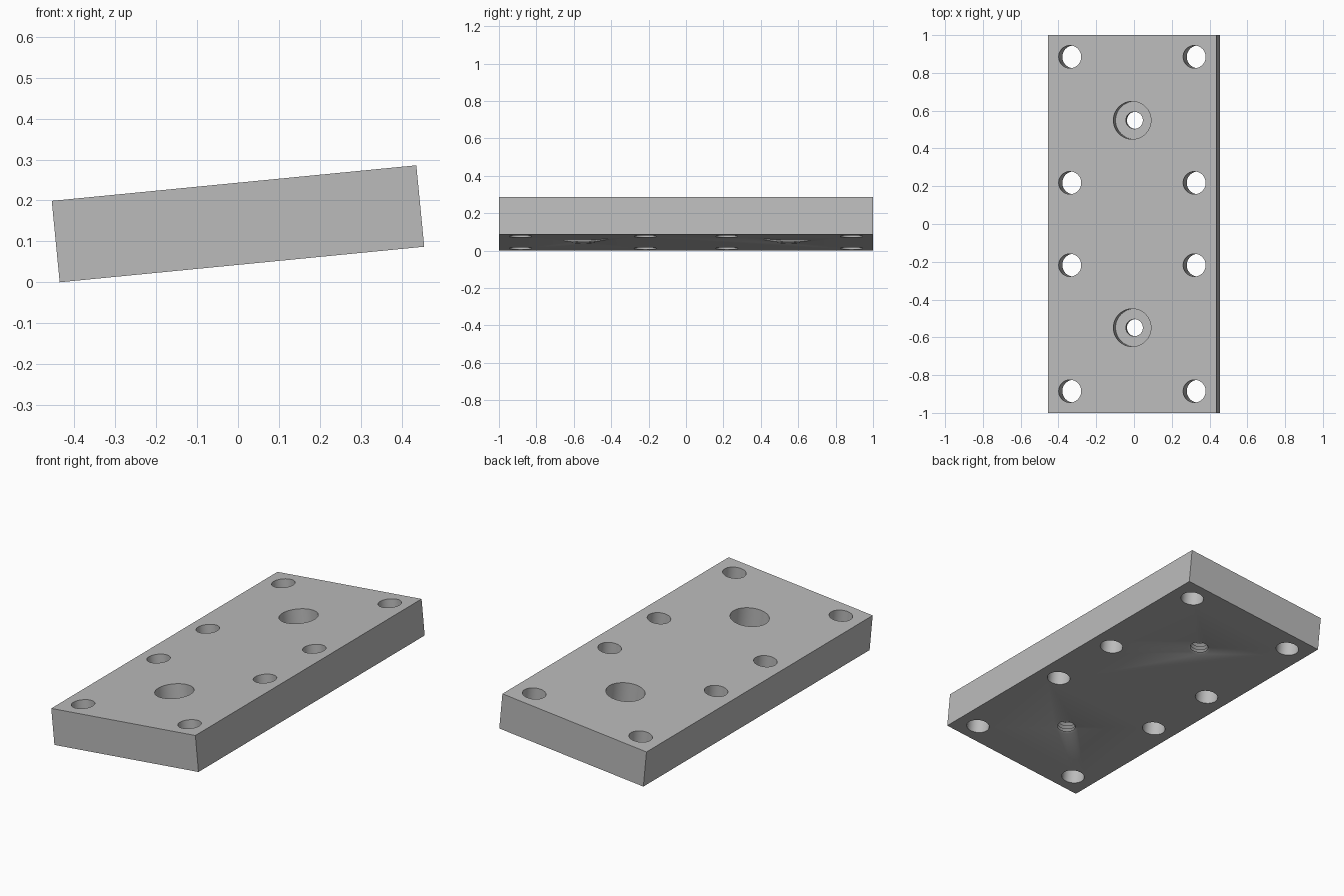
import bpy, bmesh, math
from mathutils import Matrix

cube = bpy.data.objects.get("Cube")
if cube:
    bpy.data.objects.remove(cube, do_unlink=True)

WIDTH, LENGTH, THICK = 0.896, 2.0, 0.2
TILT = math.radians(5.57)
TOP = THICK / 2

metal = bpy.data.materials.new("plain grey metal")
metal.use_nodes = True
metal.diffuse_color = (0.5, 0.5, 0.5, 1)
metal.node_tree.nodes["Principled BSDF"].inputs["Base Color"].default_value = (0.5, 0.5, 0.5, 1)


def add_object(name, bm):
    bmesh.ops.recalc_face_normals(bm, faces=bm.faces)
    mesh = bpy.data.meshes.new(name)
    bm.to_mesh(mesh)
    bm.free()
    mesh.materials.append(metal)
    obj = bpy.data.objects.new(name, mesh)
    bpy.context.collection.objects.link(obj)
    return obj


def revolve(bm, profile, x, y, sides=64):
    """Closed solid turned about a vertical axis; profile is (radius, z) from top to bottom."""
    rings = []
    for r, z in profile:
        rings.append([bm.verts.new((x + r * math.cos(a), y + r * math.sin(a), z))
                      for a in (2 * math.pi * i / sides for i in range(sides))])
    for upper, lower in zip(rings, rings[1:]):
        for i in range(sides):
            j = (i + 1) % sides
            bm.faces.new((upper[i], upper[j], lower[j], lower[i]))
    bm.faces.new(rings[0])
    bm.faces.new(rings[-1])


# Plate
bm = bmesh.new()
bmesh.ops.create_cube(bm, size=1)
bmesh.ops.scale(bm, vec=(WIDTH, LENGTH, THICK), verts=bm.verts)
plate = add_object("mounting_plate", bm)

# Plain through holes along both long edges
bm = bmesh.new()
for x in (-0.331, 0.331):
    for y in (-0.885, -0.218, 0.218, 0.885):
        revolve(bm, [(0.06, TOP + 0.05), (0.06, -TOP - 0.05)], x, y)

# Counterbored holes with a ridged thread below
FLOOR, RIDGES = TOP - 0.12, 4
pitch = (FLOOR + TOP) / RIDGES
profile = [(0.1, TOP + 0.05), (0.1, FLOOR)]
for k in range(RIDGES):
    profile += [(0.045, FLOOR - k * pitch), (0.06, FLOOR - (k + 0.5) * pitch)]
profile[-1] = (0.06, -TOP + pitch / 2)
profile += [(0.047, -TOP + pitch / 4), (0.06, -TOP), (0.06, -TOP - 0.05)]
for y in (-0.549, 0.549):
    revolve(bm, profile, 0, y)
cutter = add_object("hole_cutter", bm)
cutter.hide_render = True

# Cut the holes
cut = plate.modifiers.new("holes", "BOOLEAN")
cut.operation = "DIFFERENCE"
cut.solver = "EXACT"
cut.object = cutter
bpy.context.view_layer.objects.active = plate
plate.select_set(True)
cutter.select_set(False)
bpy.ops.object.modifier_apply(modifier=cut.name)
bpy.data.objects.remove(cutter, do_unlink=True)

# Tilt the plate and rest its low edge on the ground
height = (WIDTH * math.sin(TILT) + THICK * math.cos(TILT)) / 2
plate.data.transform(Matrix.Translation((0, 0, height)) @ Matrix.Rotation(-TILT, 4, "Y"))
bpy.ops.object.shade_smooth_by_angle(angle=math.radians(30))
